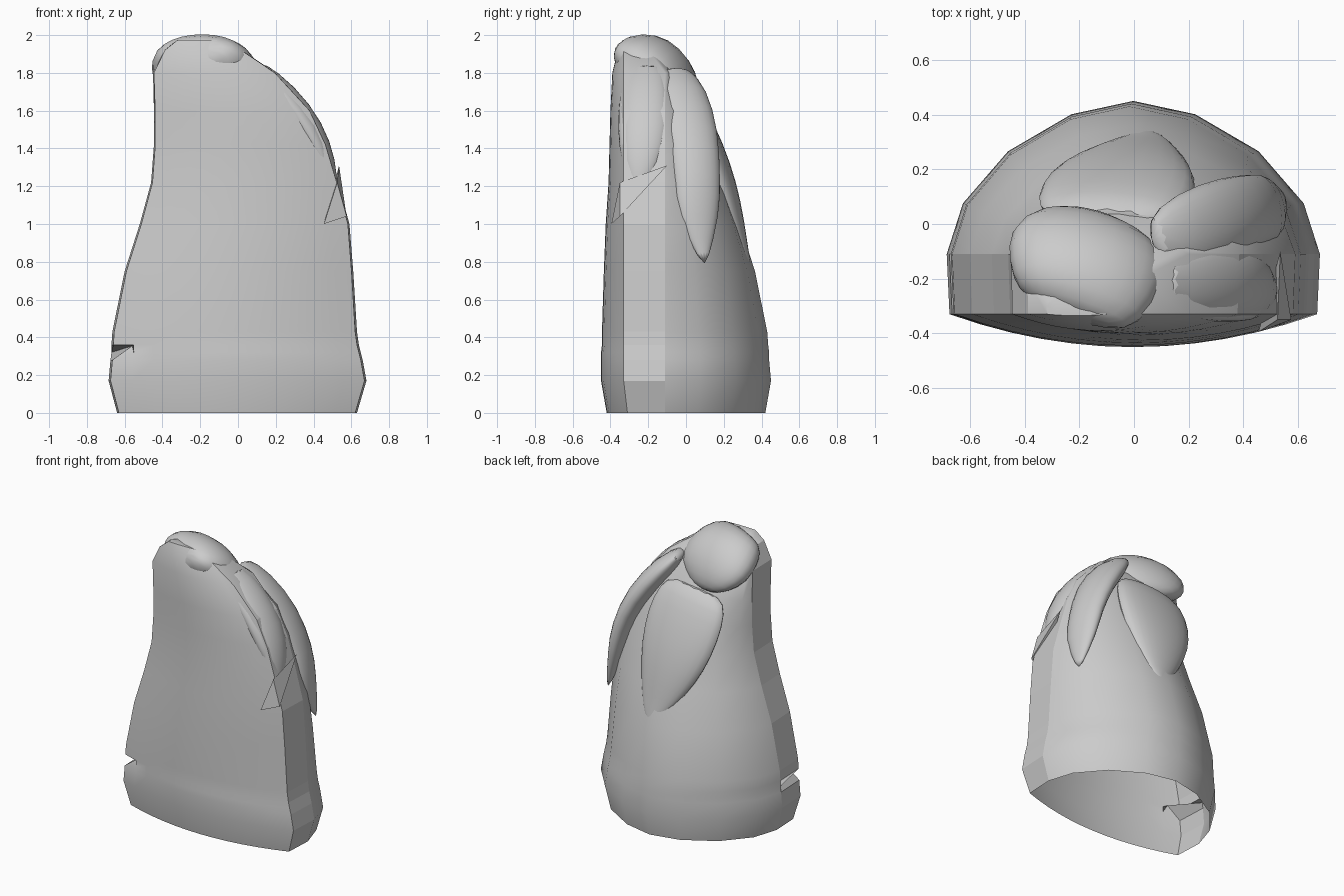
import bpy, bmesh, math
from mathutils import Vector

cube = bpy.data.objects.get("Cube")
if cube:
    bpy.data.objects.remove(cube, do_unlink=True)

grey = bpy.data.materials.new("stone grey")
grey.use_nodes = True
colour = (0.6, 0.6, 0.6, 1)
grey.diffuse_color = colour
grey.node_tree.nodes["Principled BSDF"].inputs["Base Color"].default_value = colour


def finish(bm, name, angle):
    mesh = bpy.data.meshes.new(name)
    bm.to_mesh(mesh)
    bm.free()
    mesh.materials.append(grey)
    obj = bpy.data.objects.new(name, mesh)
    bpy.context.collection.objects.link(obj)
    bpy.ops.object.select_all(action="DESELECT")
    obj.select_set(True)
    bpy.context.view_layer.objects.active = obj
    bpy.ops.object.shade_smooth_by_angle(angle=math.radians(angle))
    return obj


def bridge(bm, rings):
    for low, high in zip(rings, rings[1:]):
        for i in range(len(low)):
            j = (i + 1) % len(low)
            bm.faces.new((low[i], low[j], high[j], high[i]))


# Body: bowed front, flat side strips, rounded back; open underneath
FRONT, BACK = 12, 8


def body_section(z, left, right, back, front):
    mid, half = (left + right) / 2, (right - left) / 2
    corner = -0.31 if z == 0 else -0.33
    side = min(-0.11, back - 0.05)
    points = []
    for i in range(FRONT + 1):
        u = 2 * i / FRONT - 1
        points.append((mid + half * 0.985 * u, corner + (front - corner) * (1 - u * u), z))
    for i in range(BACK + 1):
        a = math.pi * i / BACK
        bulge = abs(math.sin(a)) ** 1.15
        across = math.copysign(abs(math.cos(a)) ** 1.15, math.cos(a))
        points.append((mid + half * across, side + (back - side) * bulge, z))
    return points


levels = [
    (0, -.64, .63, .42, -.42), (.17, -.685, .68, .45, -.45),
    (.28, -.675, .66, .44, -.45), (.32, -.67, .65, .44, -.45),
    (.36, -.67, .64, .435, -.445), (.43, -.665, .63, .43, -.445),
    (.75, -.6, .61, .365, -.435), (1, -.52, .59, .285, -.425),
    (1.22, -.46, .53, .21, -.41), (1.42, -.445, .47, .14, -.405),
    (1.6, -.445, .385, .07, -.4), (1.8, -.45, .2, -.06, -.39),
    (1.92, -.39, .02, -.15, -.36), (1.975, -.32, -.1, -.25, -.335),
]
bm = bmesh.new()
rings = [[bm.verts.new(p) for p in body_section(*level)] for level in levels]
bridge(bm, rings)
bm.faces.new(rings[-1])
# Nick in the lower front edge
rings[3][0].co += Vector((0.1, 0, 0.035))
body = finish(bm, "body", 32)
# Keep the side strips faceted
for face in body.data.polygons:
    if abs(face.normal.x) > 0.8 and -0.25 < face.center.y < -0.18:
        face.use_smooth = False


# Soft clumps lofted along a path: x, y, z, half width, half thickness
def clump(name, stations, outward):
    bm = bmesh.new()
    out = Vector(outward)
    centres = [Vector(s[:3]) for s in stations]
    last = len(centres) - 1
    rings = []
    for i, s in enumerate(stations):
        along = (centres[min(i + 1, last)] - centres[max(i - 1, 0)]).normalized()
        side = out.cross(along).normalized()
        normal = along.cross(side)
        ring = []
        for k in range(12):
            a = math.tau * k / 12
            ring.append(bm.verts.new(centres[i] + side * s[3] * math.cos(a) + normal * s[4] * math.sin(a)))
        rings.append(ring)
    bridge(bm, rings)
    bm.faces.new(rings[0])
    bm.faces.new(rings[-1])
    bmesh.ops.recalc_face_normals(bm, faces=bm.faces)
    obj = finish(bm, name, 60)
    soften = obj.modifiers.new("soften", "SUBSURF")
    soften.levels = soften.render_levels = 1


clump("top_clump", [
    (-.22, -.34, 1.93, .16, .05), (-.2, -.29, 1.91, .25, .125),
    (-.175, -.19, 1.85, .3, .17), (-.17, -.08, 1.77, .31, .145),
    (-.15, -.01, 1.69, .23, .09), (-.14, .025, 1.64, .08, .03),
], (.18, .6, 1))
clump("back_clump", [
    (-.1, .01, 1.65, .2, .04), (-.09, .05, 1.57, .28, .075),
    (-.06, .12, 1.4, .3, .085), (-.03, .185, 1.2, .27, .09),
    (.01, .24, 1, .19, .075), (.04, .3, .84, .1, .035),
    (.05, .34, .77, .03, .01),
], (0, 1, .4))
clump("side_clump", [
    (.06, -.06, 1.83, .08, .03), (.19, -.035, 1.7, .16, .08),
    (.36, .03, 1.48, .155, .08), (.46, .06, 1.24, .13, .07),
    (.5, .06, 1.05, .13, .055), (.55, .1, .78, .01, .01),
], (1, .25, .55))
clump("front_side_clump", [
    (.1, -.22, 1.85, .11, .03), (.25, -.22, 1.69, .14, .07),
    (.385, -.22, 1.5, .15, .08), (.47, -.24, 1.32, .11, .055),
    (.51, -.26, 1.16, .03, .02),
], (1, -.1, .4))

# Jagged splinter on the front edge
bm = bmesh.new()
tip, top, low, inner = [bm.verts.new(p) for p in (
    (.455, -.395, 1), (.535, -.1, 1.31), (.575, -.35, 1.04), (.525, -.35, 1.22))]
for tri in ((tip, low, inner), (tip, inner, top), (tip, top, low), (low, top, inner)):
    bm.faces.new(tri)
bmesh.ops.recalc_face_normals(bm, faces=bm.faces)
finish(bm, "splinter", 10)
